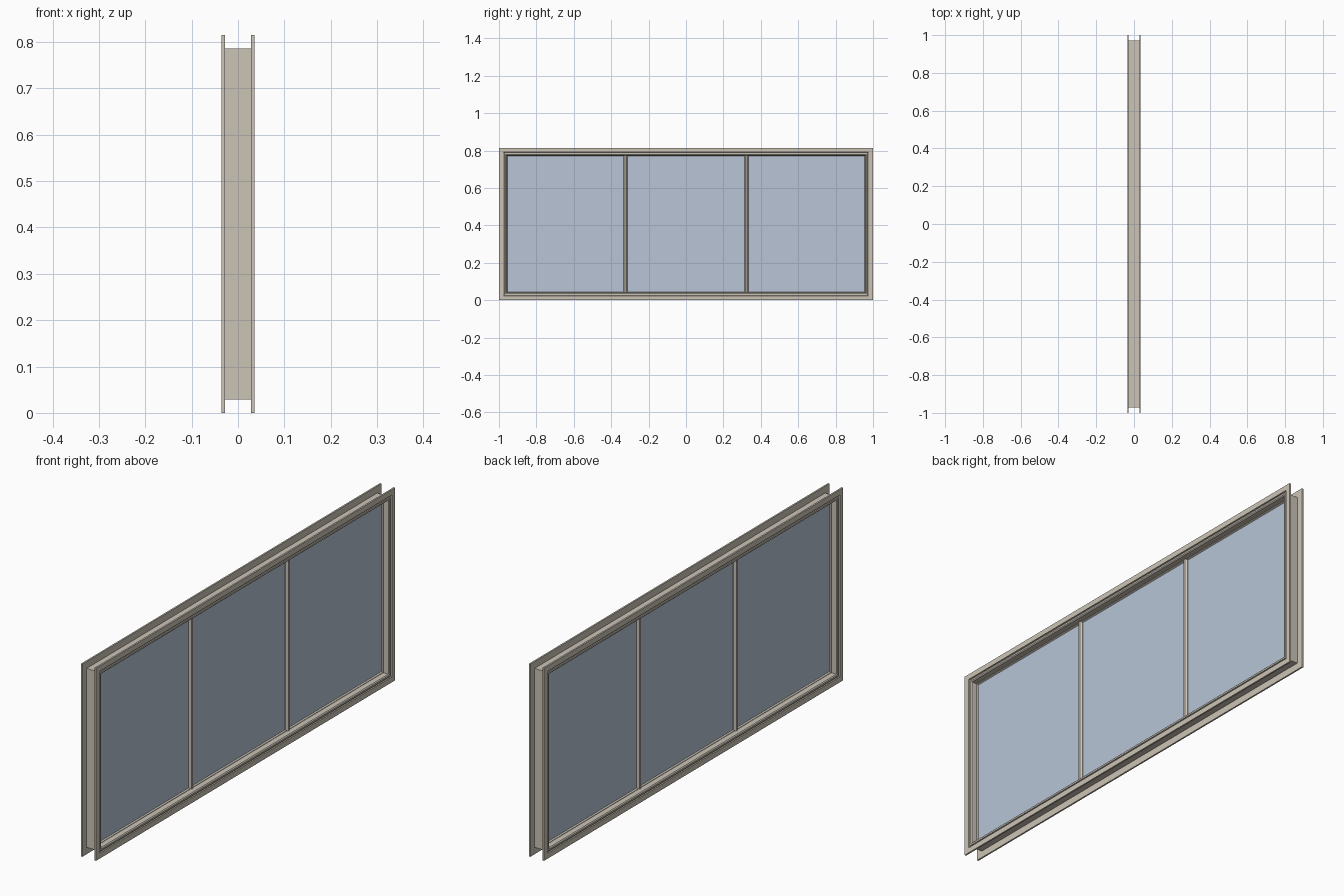
import bpy, bmesh

if "Cube" in bpy.data.objects:
    bpy.data.objects.remove(bpy.data.objects["Cube"])

H = 0.815          # overall height
W = 1.0            # half width


def material(name, rgb):
    m = bpy.data.materials.new(name)
    m.diffuse_color = (*rgb, 1)
    m.use_nodes = True
    m.node_tree.nodes["Principled BSDF"].inputs["Base Color"].default_value = m.diffuse_color
    return m


FRAME = material("painted_frame", (0.60, 0.55, 0.47))
GLASS = material("window_glass", (0.48, 0.56, 0.68))


def finish(name, bm, mat):
    bmesh.ops.recalc_face_normals(bm, faces=bm.faces)
    me = bpy.data.meshes.new(name)
    bm.to_mesh(me)
    bm.free()
    ob = bpy.data.objects.new(name, me)
    bpy.context.collection.objects.link(ob)
    me.materials.append(mat)
    return ob


def ring(name, profile, mat, side=1):
    """Mitred rectangular frame; profile points are (inset, x)."""
    bm = bmesh.new()
    loops = []
    for d, x in profile:
        y, lo, hi = W - d, d, H - d
        loops.append([bm.verts.new((side * x, *p))
                      for p in ((-y, lo), (y, lo), (y, hi), (-y, hi))])
    for i, a in enumerate(loops):
        b = loops[(i + 1) % len(loops)]
        for k in range(4):
            n = (k + 1) % 4
            bm.faces.new((a[k], a[n], b[n], b[k]))
    return finish(name, bm, mat)


def prism(name, profile, y, z0, z1, mat):
    """Upright bar; profile points are (x, y)."""
    bm = bmesh.new()
    f = bm.faces.new([bm.verts.new((px, y + py, z0)) for px, py in profile])
    up = bmesh.ops.extrude_face_region(bm, geom=[f])["geom"]
    bmesh.ops.translate(bm, vec=(0, 0, z1 - z0),
                        verts=[v for v in up if isinstance(v, bmesh.types.BMVert)])
    return finish(name, bm, mat)


# Flat casings on both wall faces, with a grooved inner lip
casing = [(0, 0.0285), (0, 0.0355), (0.023, 0.0355), (0.024, 0.031),
          (0.028, 0.031), (0.029, 0.0345), (0.036, 0.0345),
          (0.040, 0.031), (0.040, 0.0285)]
for label, s in (("left", -1), ("right", 1)):
    ring(label + "_casing", casing, FRAME, s)

# Jamb box lining the opening between the casings
ring("jamb", [(0.029, -0.0285), (0.029, 0.0285), (0.040, 0.0285), (0.040, -0.0285)], FRAME)

# Thin stops holding the glass
for label, s in (("left", -1), ("right", 1)):
    ring(label + "_glass_stop",
         [(0.039, 0.002), (0.039, 0.008), (0.042, 0.008), (0.045, 0.002)], FRAME, s)

# Two mullions with bevelled faces
bar = [(-0.012, -0.004), (-0.012, 0.004), (-0.003, 0.011), (0.003, 0.011),
       (0.012, 0.004), (0.012, -0.004), (0.003, -0.011), (-0.003, -0.011)]
for i, y in enumerate((-0.323, 0.323)):
    prism(f"mullion_{i + 1}", bar, y, 0.039, H - 0.039, FRAME)

# Three glass panes between the mullions
edges = [-0.961, -0.323, 0.323, 0.961]
for i in range(3):
    hw = (edges[i + 1] - edges[i]) / 2
    pane = [(-0.002, -hw), (0.002, -hw), (0.002, hw), (-0.002, hw)]
    prism(f"glass_pane_{i + 1}", pane, (edges[i] + edges[i + 1]) / 2,
          0.039, H - 0.039, GLASS)
